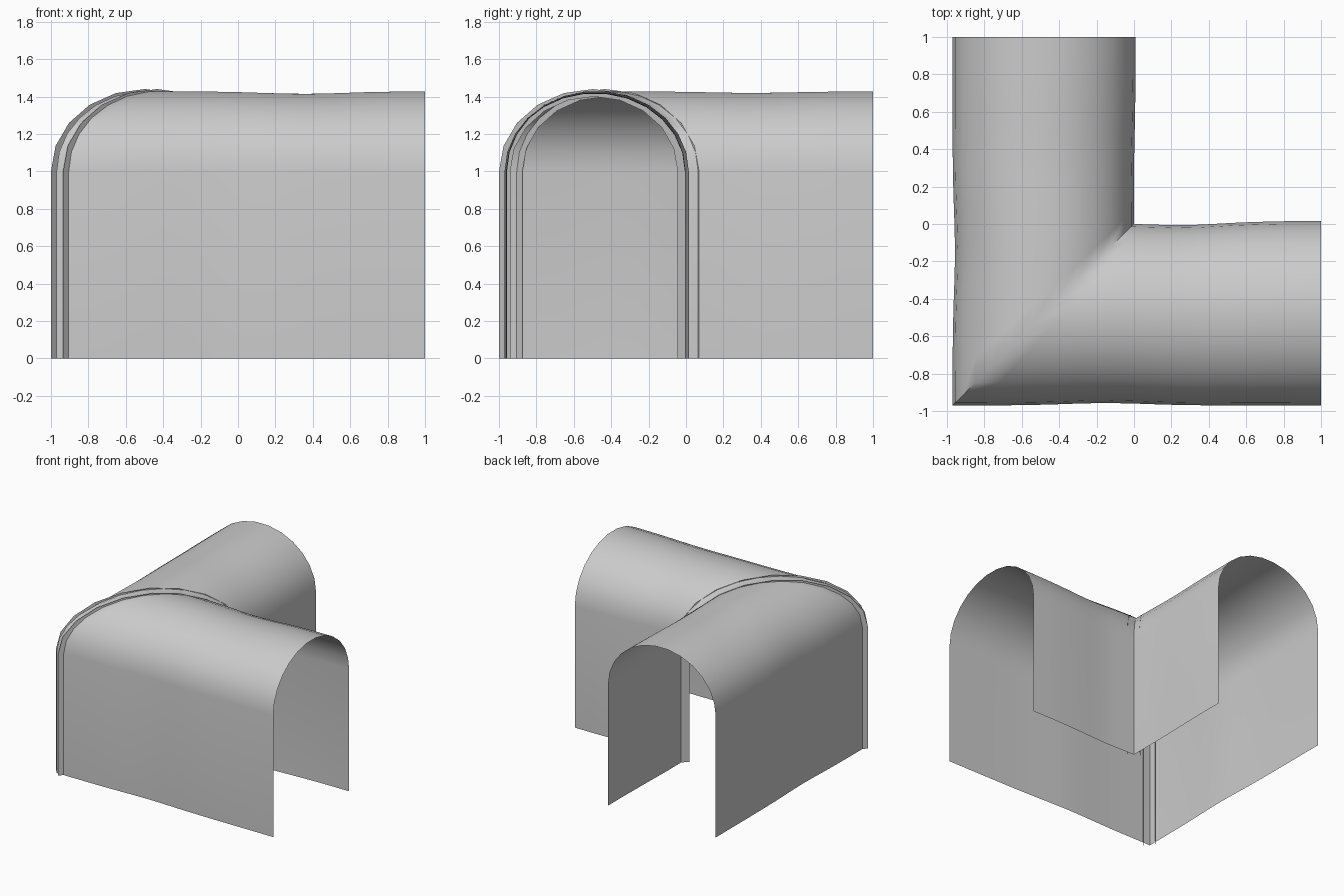
import bpy, bmesh, math

cube = bpy.data.objects.get("Cube")
if cube:
    bpy.data.objects.remove(cube, do_unlink=True)

grey = bpy.data.materials.new("plain_grey")
grey.use_nodes = True
colour = (0.6, 0.6, 0.6, 1)
grey.diffuse_color = colour
grey.node_tree.nodes["Principled BSDF"].inputs["Base Color"].default_value = colour

SPRING = 1.0      # height where the straight walls turn into the vault
OUTER = -0.97     # outer wall line; the inner wall line is 0


def arch(left, right, top, segments):
    """Open arch outline as (across, height) points, floor to floor."""
    mid, half = (left + right) / 2, (right - left) / 2
    points = [(left, 0)]
    for i in range(segments + 1):
        a = math.pi * i / segments
        points.append((mid - half * math.cos(a), SPRING + (top - SPRING) * math.sin(a)))
    return points + [(right, 0)]


def skin(bm, rows):
    """Join rows of vertices with quads."""
    for r0, r1 in zip(rows, rows[1:]):
        for i in range(len(r0) - 1):
            bm.faces.new((r0[i], r0[i + 1], r1[i + 1], r1[i]))


def finish(bm, name, smooth_angle):
    bmesh.ops.remove_doubles(bm, verts=bm.verts, dist=0.0005)
    bmesh.ops.recalc_face_normals(bm, faces=bm.faces)
    mesh = bpy.data.meshes.new(name)
    bm.to_mesh(mesh)
    bm.free()
    mesh.materials.append(grey)
    obj = bpy.data.objects.new(name, mesh)
    bpy.context.collection.objects.link(obj)
    bpy.ops.object.select_all(action="DESELECT")
    obj.select_set(True)
    bpy.context.view_layer.objects.active = obj
    bpy.ops.object.shade_smooth_by_angle(angle=math.radians(smooth_angle))
    return obj


def bump(s, centre, width):
    return math.exp(-((s - centre) / width) ** 2)


def hand_shaped(t, z, s, wave):
    """Slight unevenness of the walls and crown along an arm."""
    k = (t - OUTER) / -OUTER
    ease = min(1, max(0, (s - 0.2) / 0.6))
    outer_shift = 0.013 * bump(s, -0.15, 0.3)
    inner_shift = 0.015 * ease * wave - 0.008 * bump(s, 0.3, 0.2) * (2 * wave - 1)
    dip = 0.013 * bump(s, 0.35, 0.3) * wave * max(0, (z - SPRING) / 0.43)
    return t + outer_shift * (1 - k) + inner_shift * k, z - dip


# Tunnel shell: two vaulted arms mitred along the diagonal
bm = bmesh.new()
profile = arch(OUTER, 0, 1.43, 13)
STEPS = 14
for swap, wave in ((False, 1), (True, 0.6)):
    rows = []
    for j in range(STEPS + 1):
        row = []
        for t, z in profile:
            s = t + (1 - t) * j / STEPS
            across, height = hand_shaped(t, z, s, wave) if j else (t, z)
            xy = (across, s) if swap else (s, across)
            row.append(bm.verts.new((*xy, height)))
        rows.append(row)
    skin(bm, rows)
finish(bm, "tunnel_shell", 60)

# Joint fins: a pair of flat arched sheets beside the mitre
GAP = 0.0325
for name, side in (("joint_fin_front", 1), ("joint_fin_back", -1)):
    bm = bmesh.new()
    rows = [[bm.verts.new((m + side * GAP, m - side * GAP, z)) for m, z in outline]
            for outline in (arch(-0.9675, 0.0375, 1.44, 10), arch(-0.907, -0.012, 1.4, 10))]
    skin(bm, rows)
    finish(bm, name, 30)
